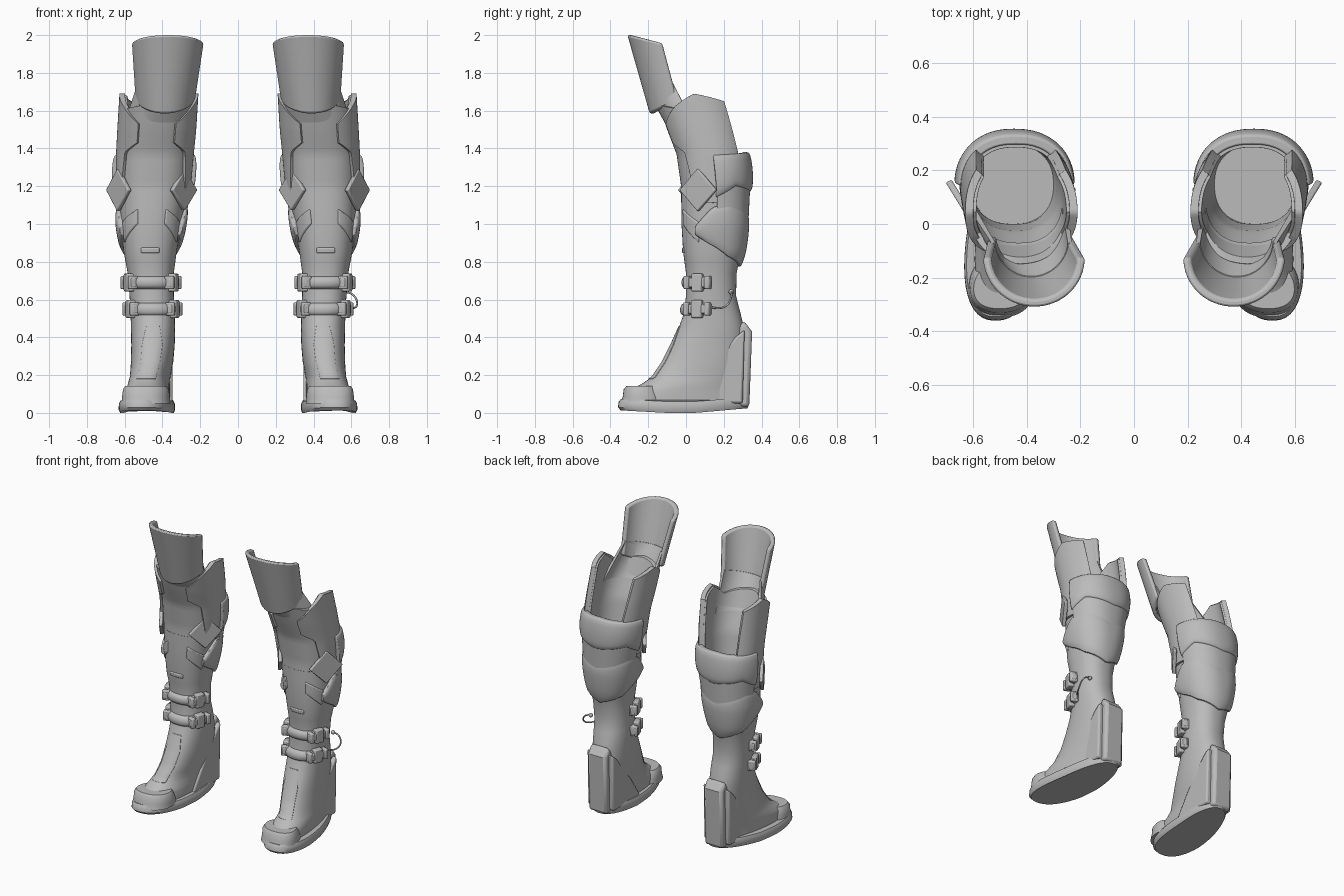
import bpy, bmesh, math
from mathutils import Vector, Matrix

if "Cube" in bpy.data.objects:
    bpy.data.objects.remove(bpy.data.objects["Cube"])

grey = bpy.data.materials.new("armour_grey")
grey.diffuse_color = (0.5, 0.5, 0.5, 1)
grey.use_nodes = True
grey.node_tree.nodes["Principled BSDF"].inputs["Base Color"].default_value = grey.diffuse_color

# Horizontal sections: z, centre x, half width, front y, back y, toe-out, toe widening
BODY = [(.03, .445, .10, -.32, .31, .055, .25), (.12, .445, .10, -.31, .31, .055, .2),
        (.15, .445, .10, -.24, .31, .05, .15), (.19, .445, .105, -.18, .31, .04, 0),
        (.27, .445, .113, -.125, .315, .02, -.03), (.36, .445, .115, -.08, .315, .01, 0),
        (.46, .45, .117, -.035, .305, 0, 0), (.53, .452, .117, -.01, .288, 0, 0),
        (.62, .457, .117, 0, .265, 0, 0), (.74, .462, .122, 0, .268, 0, 0),
        (.85, .465, .14, -.015, .29, 0, 0), (1.0, .46, .16, -.024, .31, 0, 0),
        (1.2, .448, .183, -.026, .32, 0, 0), (1.37, .44, .19, -.05, .31, 0, 0),
        (1.5, .43, .193, -.10, .29, 0, 0), (1.7, .418, .193, -.17, .25, 0, 0)]
SOLE = [(0, .44, .12, -.345, .325, .075, .25), (.015, .44, .126, -.36, .332, .075, .25),
        (.045, .44, .125, -.357, .332, .075, .25), (.06, .44, .118, -.345, .325, .075, .25)]
TOE = [(.05, .475, .128, -.348, -.10, .025, 0), (.085, .475, .125, -.335, -.11, .025, 0),
       (.125, .475, .12, -.33, -.13, .025, 0), (.143, .475, .108, -.315, -.14, .025, 0)]


def interp(table, x):
    """Piecewise linear lookup; rows are (key, values...)"""
    if x <= table[0][0]:
        return table[0][1:]
    for a, b in zip(table, table[1:]):
        if x <= b[0]:
            k = (x - a[0]) / (b[0] - a[0])
            return [p + (q - p) * k for p, q in zip(a[1:], b[1:])]
    return table[-1][1:]


def surf(rows, deg, z, off=0):
    """Point on a sectioned surface; 0 degrees faces forward"""
    cx, w, yf, yb, shear, k = interp(rows, z)
    t = math.radians(deg)
    s, c = math.sin(t), math.cos(t)
    y = (yf + yb) / 2 - (yb - yf) / 2 * math.copysign(abs(c) ** .9, c)
    f = (yb - y) / (yb - yf)
    x = cx + shear * f + w * (1 + k * f) * math.copysign(abs(s) ** .85, s)
    return Vector((x + off * s, y - off * c, z))


def finish(name, bm, bevel=.007, mirror=True):
    bmesh.ops.recalc_face_normals(bm, faces=bm.faces[:])
    me = bpy.data.meshes.new(name)
    bm.to_mesh(me)
    bm.free()
    me.materials.append(grey)
    me.shade_smooth()
    me.set_sharp_from_angle(angle=math.radians(38))
    ob = bpy.data.objects.new(name, me)
    bpy.context.collection.objects.link(ob)
    if bevel:
        m = ob.modifiers.new("edge", 'BEVEL')
        m.width, m.segments, m.limit_method, m.angle_limit = bevel, 2, 'ANGLE', math.radians(50)
    if mirror:
        ob.modifiers.new("pair", 'MIRROR').use_mirror_merge = False
    return ob


def loft(name, rows, zs, lift=lambda y: 0, n=48):
    bm = bmesh.new()
    rings = [[bm.verts.new(surf(rows, 360 * i / n, z)) for i in range(n)] for z in zs]
    for a, b in zip(rings, rings[1:]):
        for i in range(n):
            bm.faces.new((a[i], a[(i + 1) % n], b[(i + 1) % n], b[i]))
    bm.faces.new(rings[0])
    bm.faces.new(rings[-1])
    for v in bm.verts:
        v.co.z += lift(v.co.y)
    return finish(name, bm, 0)


def slab(bm, fn, nu, nv, closed=False):
    """Thick sheet; fn(u, v, layer) gives points"""
    cols = nu if closed else nu + 1
    g = [[[bm.verts.new(fn(i / nu, j / nv, l)) for j in range(nv + 1)]
          for i in range(cols)] for l in (0, 1)]
    for i in range(nu):
        k = (i + 1) % cols
        for j in range(nv):
            for l in (0, 1):
                bm.faces.new((g[l][i][j], g[l][k][j], g[l][k][j + 1], g[l][i][j + 1]))
        for j in (0, nv):
            bm.faces.new((g[0][i][j], g[0][k][j], g[1][k][j], g[1][i][j]))
    if not closed:
        for i in (0, nu):
            for j in range(nv):
                bm.faces.new((g[0][i][j], g[0][i][j + 1], g[1][i][j + 1], g[1][i][j]))


def patch(name, spans, lo, hi, off, thick, bulge=0, nu=30, nv=12, bevel=.007):
    """Plates wrapped on the leg; lo and hi give heights by angle from the front"""
    bm = bmesh.new()
    for t0, t1 in spans:
        def fn(u, v, l):
            t = t0 + (t1 - t0) * u
            a = abs(t) if abs(t) <= 180 else 360 - abs(t)
            z0, z1 = interp(lo, a)[0], interp(hi, a)[0]
            o = off + bulge * math.sqrt(max(0, math.sin(math.pi * v))) if l == 0 else off - thick
            return surf(BODY, t, z0 + (z1 - z0) * v, o)
        slab(bm, fn, nu, nv, t1 - t0 == 360)
    return finish(name, bm, bevel)


def both(a, b):
    return [(a, b), (-b, -a)]


def blocks(name, items, bevel=.008):
    """Boxes as (size, centre, outward direction, roll, tangent shift)"""
    bm = bmesh.new()
    for size, centre, out, roll, shift in items:
        n = Vector(out).normalized()
        tan = Vector((-n.y, n.x, 0))
        rot = Matrix((tan, n, Vector((0, 0, 1)))).transposed().to_4x4()
        m = (Matrix.Translation(Vector(centre) + tan * shift) @ rot
             @ Matrix.Rotation(math.radians(roll), 4, 'Y') @ Matrix.Diagonal((*size, 1)))
        bmesh.ops.create_cube(bm, size=1, matrix=m)
    return finish(name, bm, bevel)


def prism(name, outline, cx, width, bevel):
    """Side outline (y, z) extruded across x"""
    bm = bmesh.new()
    a, b = [[bm.verts.new((cx + s * width / 2, y, z)) for y, z in outline] for s in (-1, 1)]
    bm.faces.new(a)
    bm.faces.new(b)
    for i in range(len(a)):
        k = (i + 1) % len(a)
        bm.faces.new((a[i], a[k], b[k], b[i]))
    return finish(name, bm, bevel)


# Foot and lower leg, sole and toe cap
loft("boot_body", BODY, [.03, .08, .12, .135, .15, .17, .19, .23, .27, .315, .36, .41, .46,
                         .5, .53, .57, .62, .68, .74, .8, .85, .93, 1.0, 1.08, 1.15])
loft("sole", SOLE, [r[0] for r in SOLE],
     lambda y: .025 * max(0, (y - .05) / .28) + .014 * max(0, (-y - .1) / .26))
loft("toe_cap", TOE, [r[0] for r in TOE])

# Tongue over the instep
patch("tongue", [(-24, 24)], [(0, .18)], [(0, .46), (14, .46), (24, .36)], .004, .03, nv=16)

# Wedge heel and its back column
prism("heel_wedge", [(.0, .05), (.3, .05), (.31, .44), (.26, .4), (.1, .2)], .447, .2, .012)
prism("heel_column", [(.255, .035), (.335, .03), (.35, .43), (.305, .49), (.265, .43)], .447, .14, .018)

# Open shaft, cut lower at the back
patch("shaft", [(-180, 180)], [(0, 1.15)],
      [(0, 1.64), (40, 1.62), (60, 1.61), (90, 1.68), (130, 1.64), (137, 1.36), (180, 1.36)],
      0, .026, nu=120, nv=18)

# Raised side wings and shin details
patch("side_wing", both(25, 137), [(25, 1.43), (48, 1.38), (60, 1.12), (137, 1.1)],
      [(25, 1.53), (60, 1.625), (90, 1.69), (130, 1.65), (137, 1.38)], .016, .03, nu=48, nv=14)
patch("shin_ledge", [(-17, 17)], [(0, .845)], [(0, .875)], .006, .03, nu=8, nv=3)
patch("shin_flare", both(22, 66), [(22, 1.0), (66, .9)], [(22, 1.08), (66, 1.01)], .007, .03, nu=10, nv=6)

# Calf guard: lower cup, recessed middle, upper band
patch("calf_guard_lower", [(62, 298)], [(62, .94), (120, .83), (180, .775)],
      [(62, .99), (90, 1.09), (115, 1.11), (180, 1.05)], .014, .03, .015, nu=56)
patch("calf_guard_middle", [(95, 265)], [(0, 1.0)], [(0, 1.24)], .02, .03, nu=40)
patch("calf_guard_upper", [(93, 267)], [(93, 1.14), (125, 1.2), (180, 1.17)],
      [(93, 1.365), (180, 1.38)], .022, .035, .016, nu=44)

# Diamond plates
blocks("diamond_plate", [((.16, .024, .16), (.632, .065, 1.18), (.85, -.52, 0), 45, 0),
                         ((.155, .024, .155), (.288, .05, 1.18), (-.8, -.6, 0), 45, 0)], .006)

# Ankle straps and buckles
items = []
for z in (.69, .55):
    patch("ankle_strap", [(-85, 85)], [(0, z - .033)], [(0, z + .033)], .004, .02, .02, nv=8, bevel=0)
    for t in (62, -62):
        out = (math.sin(math.radians(t)) * 1.5, -math.cos(math.radians(t)), 0)
        c = surf(BODY, t, z, .01)
        items += [((.15, .035, .05), c, out, 0, 0), ((.06, .045, .095), c, out, 0, 0),
                  ((.03, .05, .07), c, out, 0, .058), ((.03, .05, .07), c, out, 0, -.058)]
blocks("strap_buckle", items)


# Tall curved knee plate leaning forward
def knee(u, v, l):
    a = math.radians(-88 + 176 * u)
    edge = 1 - math.cos(a)
    z0, z1 = 1.585 + .075 * edge, 2.0 - .045 * edge
    z = z0 + (z1 - z0) * v
    k = (z - 1.585) / .415
    inset = .03 * l
    w, d = .15 + .045 * k - inset, .17 + .008 * k - inset
    x = .388 - .018 * k + w * math.sin(a)
    return Vector((x, -.022 - .11 * k - d * math.cos(a), z))


# Lining that carries the plate down into the shaft
def liner(u, v, l):
    low = surf(BODY, -80 + 160 * u, 1.5, -.008 - .022 * l)
    return low.lerp(knee(u, .3, .6 + .5 * l), v)


for name, fn in (("knee_plate", knee), ("knee_lining", liner)):
    bm = bmesh.new()
    slab(bm, fn, 32, 10)
    finish(name, bm, .01 if fn is knee else 0)

# Wire with a bead, on one boot only
cu = bpy.data.curves.new("wire", 'CURVE')
cu.dimensions, cu.bevel_depth, cu.bevel_resolution = '3D', .005, 2
sp = cu.splines.new('NURBS')
path = [(.575, .13, .56), (.61, .17, .55), (.635, .22, .56), (.63, .24, .61), (.595, .245, .64), (.56, .24, .64)]
sp.points.add(len(path) - 1)
for p, co in zip(sp.points, path):
    p.co = (*co, 1)
sp.use_endpoint_u = True
cu.materials.append(grey)
bpy.context.collection.objects.link(bpy.data.objects.new("wire", cu))
bm = bmesh.new()
bmesh.ops.create_uvsphere(bm, u_segments=12, v_segments=8, radius=.014,
                          matrix=Matrix.Translation((.565, .24, .64)))
finish("wire_bead", bm, 0, False)
